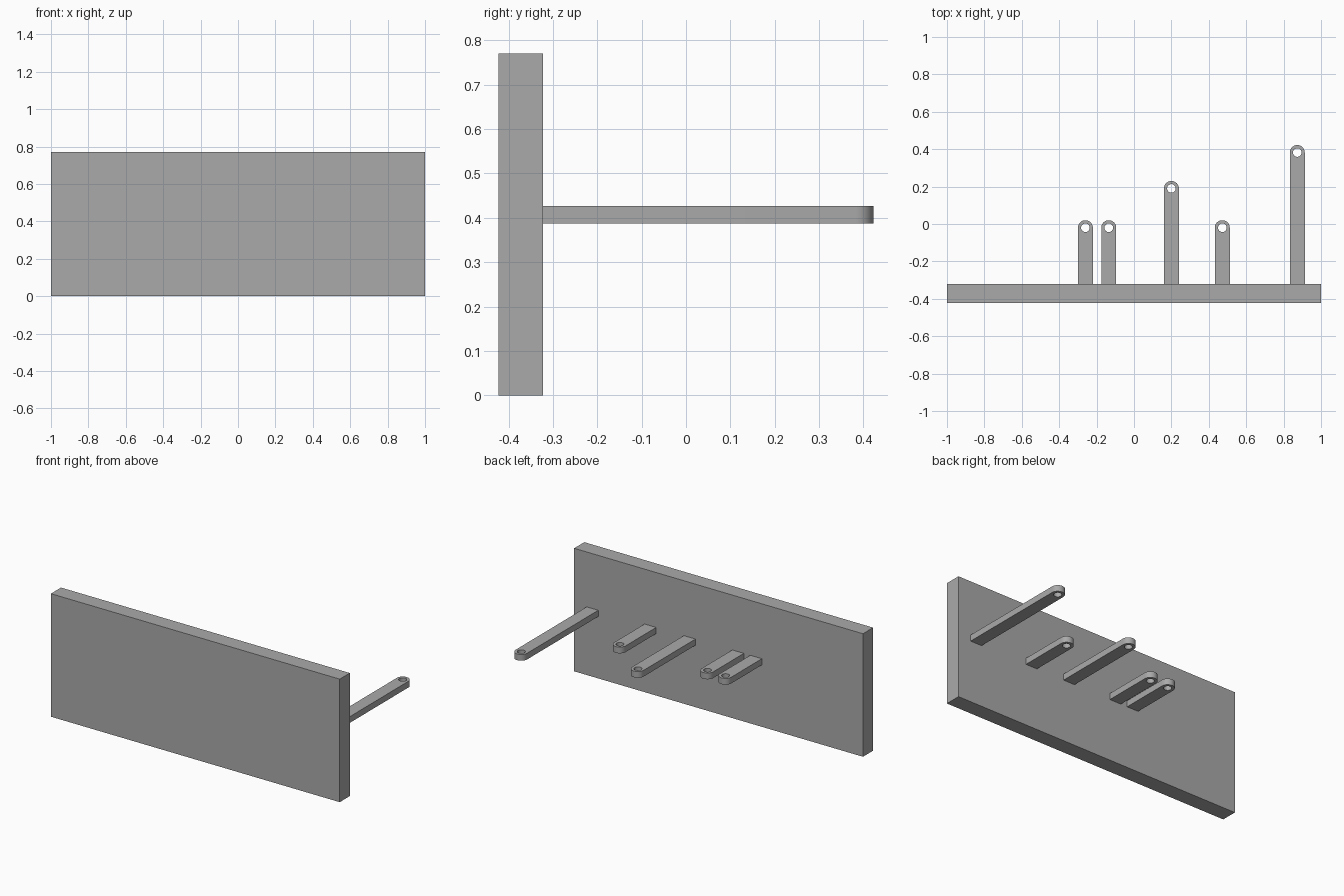
import bpy
import bmesh
from math import pi, sin, cos, radians

cube = bpy.data.objects.get("Cube")
if cube:
    bpy.data.objects.remove(cube, do_unlink=True)

grey = bpy.data.materials.new("mid grey")
grey.use_nodes = True
GREY = (0.4, 0.4, 0.4, 1)
grey.diffuse_color = GREY
grey.node_tree.nodes["Principled BSDF"].inputs["Base Color"].default_value = GREY

BACK = -0.322      # rear face of the board
RADIUS = 0.04      # half width of an arm
HOLE = 0.023
THICK = 0.039
ARM_Z = 0.407


def arc(x, y, r, start, end, steps):
    return [(x + r * cos(start + (end - start) * i / steps),
             y + r * sin(start + (end - start) * i / steps)) for i in range(steps + 1)]


def add_spline(curve, points):
    spline = curve.splines.new("POLY")
    spline.points.add(len(points) - 1)
    for p, (x, y) in zip(spline.points, points):
        p.co = (x, y, 0, 1)
    spline.use_cyclic_u = True


def arm(name, x, tip):
    """Flat arm with a rounded, drilled end."""
    curve = bpy.data.curves.new(name, "CURVE")
    curve.dimensions = "2D"
    curve.fill_mode = "BOTH"
    curve.extrude = THICK / 2
    cy = tip - RADIUS
    add_spline(curve, [(-RADIUS, BACK), (RADIUS, BACK)] + arc(0, cy, RADIUS, 0, pi, 24))
    add_spline(curve, arc(0, cy, HOLE, 0, 2 * pi, 32)[:-1])
    obj = bpy.data.objects.new(name, curve)
    bpy.context.collection.objects.link(obj)
    obj.location = (x, 0, ARM_Z)
    bpy.ops.object.select_all(action="DESELECT")
    obj.select_set(True)
    bpy.context.view_layer.objects.active = obj
    bpy.ops.object.convert(target="MESH")
    obj = bpy.context.object
    # Weld the caps to the walls
    bm = bmesh.new()
    bm.from_mesh(obj.data)
    bmesh.ops.remove_doubles(bm, verts=bm.verts, dist=0.0001)
    bmesh.ops.recalc_face_normals(bm, faces=bm.faces)
    bm.to_mesh(obj.data)
    bm.free()
    obj.data.materials.clear()
    obj.data.materials.append(grey)
    bpy.ops.object.shade_smooth_by_angle(angle=radians(30))


# Upright board
bpy.ops.mesh.primitive_cube_add(size=1, location=(0, -0.372, 0.385))
board = bpy.context.object
board.name = "board"
board.scale = (2, 0.1, 0.77)
bpy.ops.object.transform_apply(location=False, rotation=False, scale=True)
board.data.materials.append(grey)

# Arms behind the board: x position and y of the tip
for i, (x, tip) in enumerate([(-0.26, 0.02), (-0.135, 0.02), (0.2, 0.23),
                              (0.472, 0.02), (0.873, 0.422)]):
    arm(f"arm_{i + 1}", x, tip)
